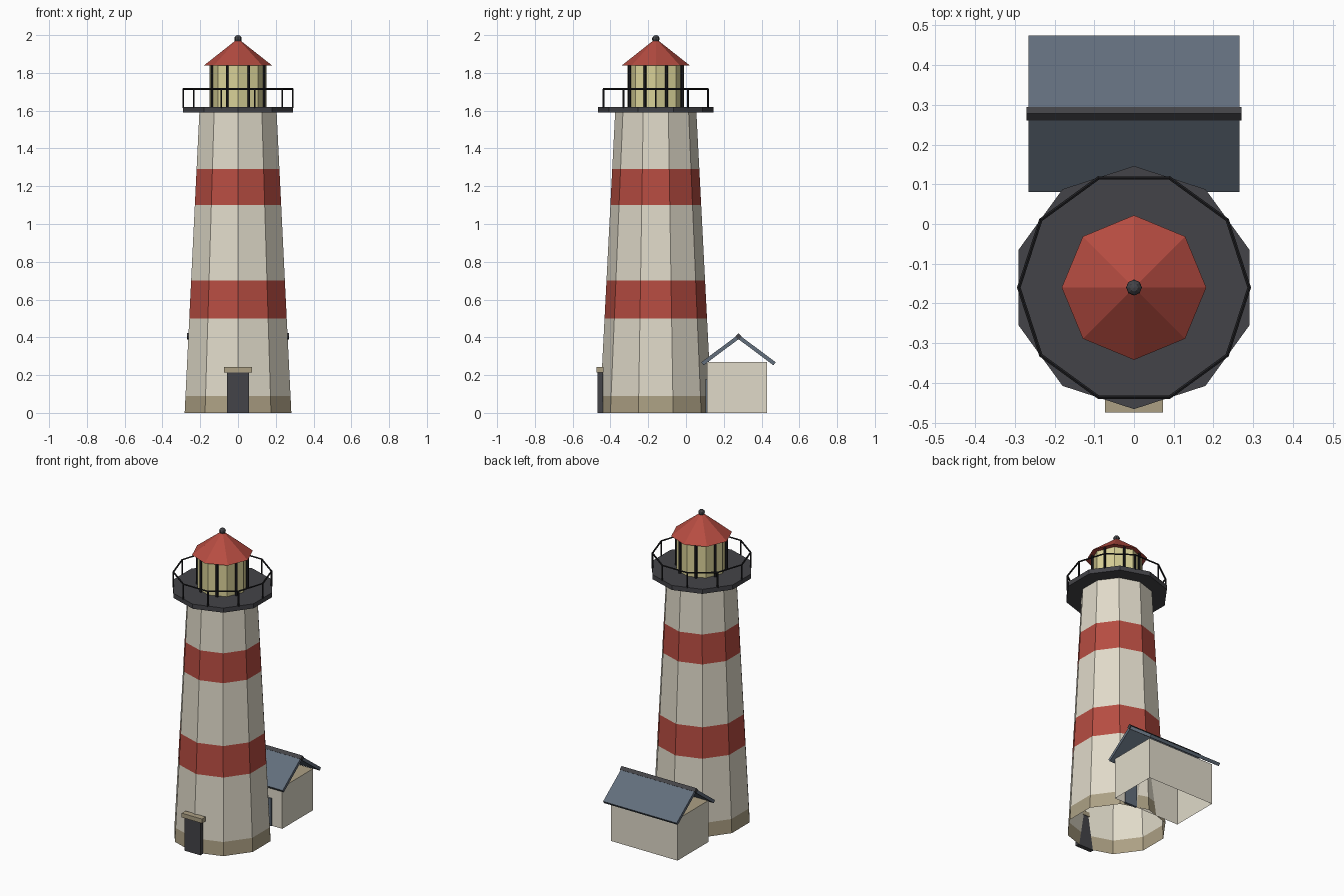
import bpy, bmesh, math
from mathutils import Matrix, Vector

cube = bpy.data.objects.get("Cube")
if cube:
    bpy.data.objects.remove(cube, do_unlink=True)

CY = -0.16  # y of the tower axis


def material(name, hexcode):
    srgb = [int(hexcode[i:i + 2], 16) / 255 for i in (0, 2, 4)]
    col = [c / 12.92 if c <= 0.04045 else ((c + 0.055) / 1.055) ** 2.4 for c in srgb] + [1]
    m = bpy.data.materials.new(name)
    m.use_nodes = True
    m.diffuse_color = col
    node = next(n for n in m.node_tree.nodes if n.type == "BSDF_PRINCIPLED")
    node.inputs["Base Color"].default_value = col
    return m


CREAM = material("cream_plaster", "e0dac9")
RED = material("red_paint", "b64c41")
TAN = material("tan_stone", "aca084")
CHARCOAL = material("charcoal", "444448")
BLACK = material("black_iron", "1f1f22")
GLASS = material("pale_yellow_glass", "dad298")
SLATE = material("slate_blue", "626e7c")


def finish(bm, name, *mats):
    bmesh.ops.recalc_face_normals(bm, faces=bm.faces)
    mesh = bpy.data.meshes.new(name)
    bm.to_mesh(mesh)
    bm.free()
    for m in mats:
        mesh.materials.append(m)
    obj = bpy.data.objects.new(name, mesh)
    bpy.context.scene.collection.objects.link(obj)
    return obj


def add_box(bm, x, y, z):
    size = Matrix.Diagonal((x[1] - x[0], y[1] - y[0], z[1] - z[0], 1))
    mid = Matrix.Translation([(a + b) / 2 for a, b in (x, y, z)])
    bmesh.ops.create_cube(bm, size=1, matrix=mid @ size)


def box(name, mat, x, y, z):
    bm = bmesh.new()
    add_box(bm, x, y, z)
    return finish(bm, name, mat)


def ring_points(radius, z, sides, turn):
    return [Vector((radius * math.cos(a), CY + radius * math.sin(a), z))
            for a in (turn + math.tau * i / sides for i in range(sides))]


def lathe(name, mats, profile, sides, turn, band_mats=None, caps=True):
    """Stack of polygon rings; profile holds (radius, z)."""
    bm = bmesh.new()
    rings = [[bm.verts.new(p) for p in ring_points(r, z, sides, turn)] for r, z in profile]
    for k, (low, high) in enumerate(zip(rings, rings[1:])):
        for i in range(sides):
            j = (i + 1) % sides
            face = bm.faces.new((low[i], low[j], high[j], high[i]))
            face.material_index = band_mats[k] if band_mats else 0
    if caps:
        bm.faces.new(rings[0])
        bm.faces.new(rings[-1])
    return finish(bm, name, *mats)


def add_rod(bm, a, b, radius):
    d = b - a
    mat = Matrix.Translation((a + b) / 2) @ d.to_track_quat("Z", "Y").to_matrix().to_4x4()
    bmesh.ops.create_cone(bm, cap_ends=True, segments=6, radius1=radius,
                          radius2=radius, depth=d.length, matrix=mat)


# Tapered ten-sided tower, open below, coloured by band
FRONT = -math.pi / 2
levels = (0, 0.09, 0.5, 0.7, 1.1, 1.29, 1.6)
lathe("tower", (CREAM, RED, TAN), [(0.297 - 0.0515 * z, z) for z in levels],
      10, FRONT, band_mats=(2, 0, 1, 0, 1, 0), caps=False)

# Gallery deck
lathe("gallery_deck", (CHARCOAL,), [(0.306, 1.59), (0.306, 1.62)], 10, FRONT)

# Gallery railing
bm = bmesh.new()
feet = ring_points(0.29, 1.615, 10, 0)
tops = ring_points(0.29, 1.715, 10, 0)
for i in range(10):
    add_rod(bm, feet[i], tops[i], 0.005)
    add_rod(bm, tops[i], tops[(i + 1) % 10], 0.005)
finish(bm, "gallery_railing", BLACK)

# Lantern room
lathe("lantern_glass", (GLASS,), [(0.15, 1.62), (0.15, 1.84)], 8, 0)
bm = bmesh.new()
for p in ring_points(0.151, 1.62, 8, math.pi / 8):
    add_rod(bm, p, p + Vector((0, 0, 0.22)), 0.008)
finish(bm, "lantern_posts", BLACK)

# Lantern roof and finial
lathe("lantern_roof", (RED,), [(0.182, 1.838), (0.002, 1.98)], 8, 0)
bm = bmesh.new()
bmesh.ops.create_uvsphere(bm, u_segments=8, v_segments=6, radius=0.02,
                          matrix=Matrix.Translation((0, CY, 1.98)))
finish(bm, "finial_ball", CHARCOAL)

# Tower entrance
box("tower_door", CHARCOAL, (-0.057, 0.057), (-0.468, -0.44), (0, 0.215))
box("door_lintel", TAN, (-0.073, 0.073), (-0.475, -0.437), (0.215, 0.243))

# Keeper's house, open below, with a tan ceiling
house = bmesh.new()
add_box(house, (-0.24, 0.24), (0.112, 0.43), (0, 0.27))
house.normal_update()
for f in list(house.faces):
    if f.normal.z < -0.9:
        house.faces.remove(f)
    elif f.normal.z > 0.9:
        f.material_index = 1
finish(house, "house_walls", CREAM, TAN)
box("house_door", SLATE, (0.075, 0.165), (0.104, 0.118), (0, 0.18))

# House roof slabs on either side of the ridge
RIDGE_Y = 0.278
slab = ((0, 0.415), (0.197, 0.268), (0.185, 0.252), (0, 0.39))
for side, name in ((1, "roof_slab_back"), (-1, "roof_slab_front")):
    bm = bmesh.new()
    end = bm.faces.new([bm.verts.new((-0.265, RIDGE_Y + side * y, z)) for y, z in slab])
    new = bmesh.ops.extrude_face_region(bm, geom=[end])["geom"]
    bmesh.ops.translate(bm, vec=(0.53, 0, 0),
                        verts=[v for v in new if isinstance(v, bmesh.types.BMVert)])
    finish(bm, name, SLATE)

# Ridge beam, set on its corner
beam = box("ridge_beam", CHARCOAL, (-0.27, 0.27), (-0.012, 0.012), (-0.012, 0.012))
beam.location = (0, RIDGE_Y, 0.405)
beam.rotation_euler.x = math.pi / 4
